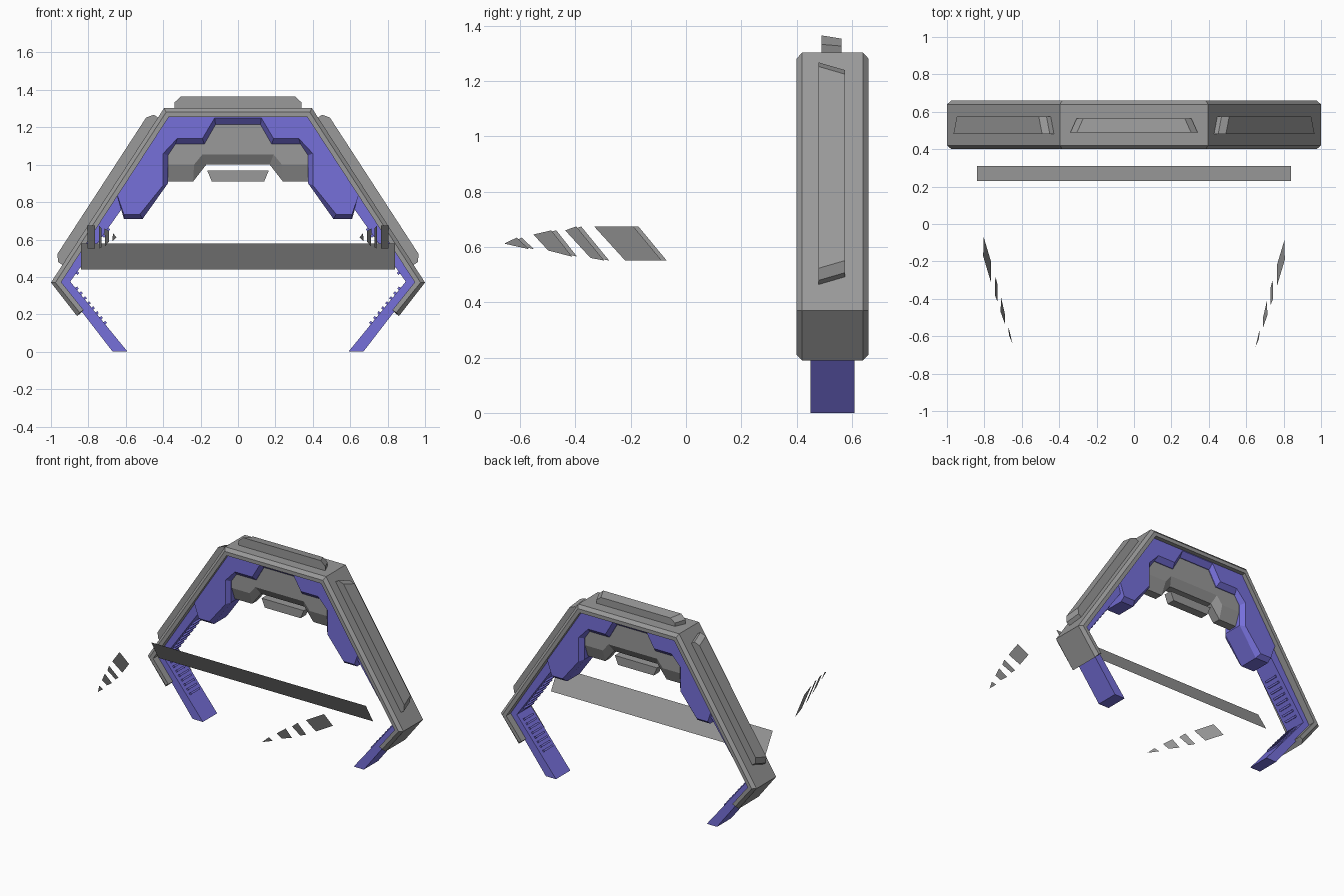
import bpy, bmesh
from mathutils import Vector

if "Cube" in bpy.data.objects:
    bpy.data.objects.remove(bpy.data.objects["Cube"])


def material(name, col):
    m = bpy.data.materials.new(name)
    m.diffuse_color = (*col, 1)
    m.use_nodes = True
    m.node_tree.nodes["Principled BSDF"].inputs["Base Color"].default_value = m.diffuse_color
    return m


GREY = material("steel grey", (0.32, 0.32, 0.32))
PURPLE = material("violet", (0.18, 0.16, 0.70))


def build(name, verts, faces, mat):
    me = bpy.data.meshes.new(name)
    bm = bmesh.new()
    vs = [bm.verts.new(v) for v in verts]
    for f in faces:
        bm.faces.new([vs[i] for i in f])
    if len(faces) > 1:
        bmesh.ops.recalc_face_normals(bm, faces=bm.faces)
    bm.to_mesh(me)
    bm.free()
    me.materials.append(mat)
    ob = bpy.data.objects.new(name, me)
    bpy.context.collection.objects.link(ob)
    return ob


def loft(name, rings, mat):
    """Join equal-length xz profiles placed at successive y values."""
    n = len(rings[0][1])
    verts = [(x, y, z) for y, prof in rings for x, z in prof]
    faces = [list(range(n)), list(range((len(rings) - 1) * n, len(rings) * n))]
    for r in range(len(rings) - 1):
        for i in range(n):
            j = (i + 1) % n
            faces.append([r * n + i, r * n + j, (r + 1) * n + j, (r + 1) * n + i])
    return build(name, verts, faces, mat)


def sym(half):
    return half + [(-x, z) for x, z in reversed(half)]


def flip(prof, s):
    return [(s * x, z) for x, z in prof]


# Outer shell: bent band with chamfered outer edges
inner = sym([(.825, .222), (.945, .372), (.37, 1.255)])[::-1]
full = sym([(.86, .19), (1.0, .37), (.395, 1.303)]) + inner
inset = sym([(.847, .21), (.976, .37), (.384, 1.281)]) + inner
loft("outer_shell", [(.40, inset), (.42, full), (.64, full), (.66, inset)], GREY)

# Violet upper body with bevelled inner rim
rim = [(.65, .85), (.375, 1.265)]
face = sym([(.125, 1.25), (.19, 1.14), (.325, 1.14), (.40, 1.06), (.40, .89),
            (.525, .735), (.61, .735)] + rim)
core = sym([(.12, 1.215), (.18, 1.11), (.335, 1.11), (.375, 1.05), (.375, .90),
            (.51, .71), (.61, .71)] + rim)
loft("inner_body", [(.43, face), (.46, core), (.60, core), (.63, face)], PURPLE)

# Grey stepped block under the crown
top = [(.38, 1.07), (.33, 1.13), (.19, 1.13), (.13, 1.235)]
block_face = sym([(.19, 1.055), (.235, 1.0), (.377, 1.0)] + top)
block_core = sym([(.17, 1.0), (.24, .91), (.377, .91)] + top)
loft("crown_block", [(.465, block_face), (.50, block_core), (.56, block_core),
                     (.595, block_face)], GREY)

# Small hanging plate
plate = [(.165, .97), (.14, .91), (-.14, .91), (-.165, .97)]
loft("hanging_plate", [(.50, plate), (.56, plate)], GREY)


def tooth(name, a, d, n, s):
    """Small rib across a leg at point a, along d, sticking out along n."""
    a, d, n = Vector(a), Vector(d).normalized(), Vector(n).normalized()
    p = [a - n * .01, a + n * .012, a + n * .012 + d * .014, a + d * .014 - n * .01]
    prof = flip([(v.x, v.y) for v in p], s)
    loft(name, [(.48, prof), (.58, prof)], PURPLE)


def panel(name, origin, d, n, t0, t1, y0, y1, h0, h1, cut):
    """Raised trapezoid strip on an outer face of the shell."""
    o, d, n = Vector(origin), Vector(d), Vector(n)
    verts = []
    for y, h, k in ((y0, h0, 0), (y1, h1, .033)):
        for t, hh in ((t0 + k, -.01), (t0 + k, h * .5), (t0 + k + cut, h),
                      (t1 - k - cut, h), (t1 - k, h * .5), (t1 - k, -.01)):
            p = o + d * t + n * hh
            verts.append((p.x, y, p.y))
    faces = [list(range(6)), list(range(6, 12))]
    faces += [[i, (i + 1) % 6, (i + 1) % 6 + 6, i + 6] for i in range(6)]
    build(name, verts, faces, GREY)


panel("top_panel", (0, 1.30), (1, 0), (0, 1), -.34, .34, .49, .563, .065, .053, .035)

# Fin pieces as (y, z) outlines lying in one tilted plane
fins = [
    [(-.332, .674), (-.19, .674), (-.088, .551), (-.22, .551)],
    [(-.437, .66), (-.397, .674), (-.296, .551), (-.345, .56)],
    [(-.552, .645), (-.487, .66), (-.412, .565), (-.498, .587)],
    [(-.657, .612), (-.612, .634), (-.568, .592)],
]

for s, side in ((1, "right"), (-1, "left")):
    # Bent legs
    leg = flip([(.67, 0), (.957, .372), (.63, .875), (.56, .85), (.897, .375), (.59, 0)], s)
    loft(side + "_leg", [(.45, leg), (.61, leg)], PURPLE)
    # Ribs on both sides of the elbow
    for i in range(8):
        t = .09 + i * .07
        tooth(side + "_upper_rib", (.897 - .337 * t, .375 + .475 * t),
              (-.337, .475), (-.475, -.337), s)
        tooth(side + "_lower_rib", (.897 - .307 * t, .375 - .375 * t),
              (-.307, -.375), (-.375, .307), s)
    # Raised strips on the slopes
    panel(side + "_slope_panel", (s * .395, 1.303), (s * .545, -.838), (s * .838, .545),
          .06, 1.0, .48, .575, .053, .053, .035)
    # Floating flat fins
    for i, fin in enumerate(fins):
        shift = 0 if s > 0 else .018
        verts = [(s * (.764 + .3 * (y + .332) + .273 * (z - .674)), y + shift, z)
                 for y, z in fin]
        build(f"{side}_fin_{i + 1}", verts, [list(range(len(fin)))], GREY)

# Tilted flat cross bar
build("cross_bar", [(-.84, .31, .44), (-.84, .23, .58), (.84, .23, .58), (.84, .31, .44)],
      [[3, 2, 1, 0]], GREY)
